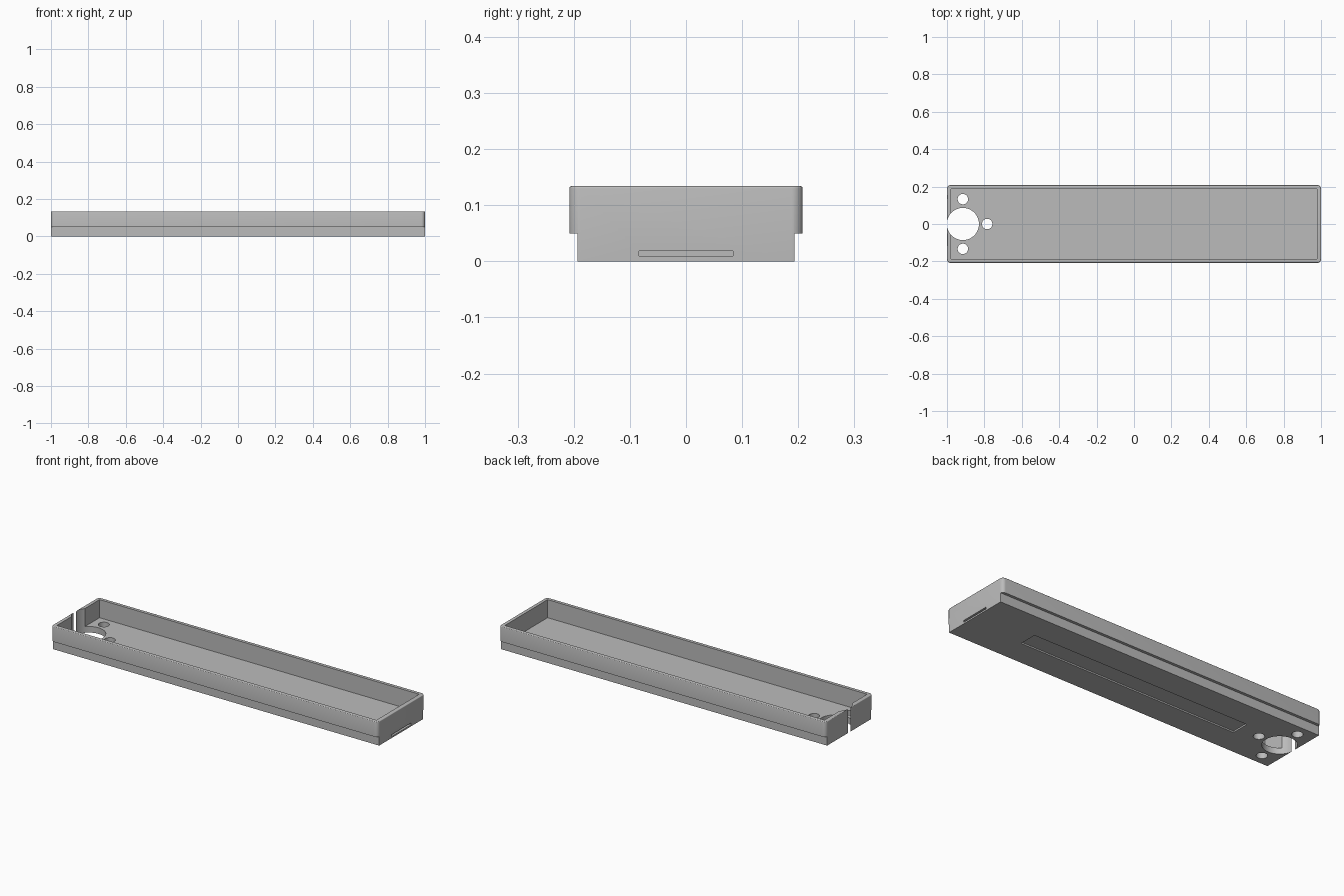
import bpy, bmesh
from math import radians

cube = bpy.data.objects.get("Cube")
if cube:
    bpy.data.objects.remove(cube, do_unlink=True)

LENGTH, WIDTH, HEIGHT = 2.0, 0.416, 0.134
WALL, FLOOR = 0.021, 0.034
STEP_Z, STEP_Y = 0.05, 0.193

grey = bpy.data.materials.new("plain grey")
grey.use_nodes = True
colour = (0.5, 0.5, 0.5, 1)
grey.diffuse_color = colour
grey.node_tree.nodes["Principled BSDF"].inputs["Base Color"].default_value = colour


def make_object(name, bm):
    mesh = bpy.data.meshes.new(name)
    bm.to_mesh(mesh)
    bm.free()
    mesh.materials.append(grey)
    obj = bpy.data.objects.new(name, mesh)
    bpy.context.collection.objects.link(obj)
    return obj


def box_mesh(low, high):
    bm = bmesh.new()
    bmesh.ops.create_cube(bm, size=1)
    for v in bm.verts:
        v.co = [(a + b) / 2 + c * (b - a) for a, b, c in zip(low, high, v.co)]
    return bm


def round_edges(bm, rule, radius, segments):
    edges = [e for e in bm.edges if rule(e)]
    bmesh.ops.bevel(bm, geom=edges, offset=radius, segments=segments,
                    profile=0.5, affect='EDGES')


def along(axis):
    return lambda e: abs((e.verts[0].co - e.verts[1].co).normalized()[axis]) > 0.99


def hole_cutter(name, x, y, radius, segments):
    bm = bmesh.new()
    bmesh.ops.create_cone(bm, cap_ends=True, segments=segments,
                          radius1=radius, radius2=radius, depth=1)
    bmesh.ops.translate(bm, verts=bm.verts, vec=(x, y, 0))
    return make_object(name, bm)


# Outer tray body with rounded corners and a softened top rim
bm = box_mesh((-LENGTH / 2, -WIDTH / 2, 0), (LENGTH / 2, WIDTH / 2, HEIGHT))
round_edges(bm, along(2), 0.02, 8)
round_edges(bm, lambda e: all(v.co.z > HEIGHT - 0.001 for v in e.verts), 0.004, 3)
tray = make_object("tray", bm)

cutters = []

# Interior cavity
ix, iy = LENGTH / 2 - WALL, WIDTH / 2 - WALL
cutters.append(make_object("cavity", box_mesh((-ix, -iy, FLOOR), (ix, iy, 0.3))))

# Narrower lower body on both long sides
for side in (-1, 1):
    ys = sorted((side * STEP_Y, side * 0.3))
    cutters.append(make_object("side_step", box_mesh((-1.1, ys[0], -0.1), (1.1, ys[1], STEP_Z))))

# Large round opening that breaks through the end wall, and three small holes
cutters.append(hole_cutter("large_hole", -0.915, 0, 0.086, 64))
for x, y in ((-0.915, 0.133), (-0.915, -0.133), (-0.785, 0)):
    cutters.append(hole_cutter("small_hole", x, y, 0.028, 32))

# Thin slot in the plain end
bm = box_mesh((0.97, -0.085, 0.009), (1.05, 0.085, 0.019))
round_edges(bm, along(0), 0.003, 3)
cutters.append(make_object("end_slot", bm))

# Long shallow recess underneath
cutters.append(make_object("base_recess", box_mesh((-0.667, -0.05, -0.1), (0.667, 0.05, 0.008))))

# Cut everything out and keep the finished mesh
for cutter in cutters:
    cutter.hide_render = True
    cut = tray.modifiers.new(cutter.name, 'BOOLEAN')
    cut.operation, cut.solver, cut.object = 'DIFFERENCE', 'EXACT', cutter
bpy.context.view_layer.update()
finished = bpy.data.meshes.new_from_object(
    tray.evaluated_get(bpy.context.evaluated_depsgraph_get()))
tray.modifiers.clear()
tray.data = finished
for cutter in cutters:
    bpy.data.objects.remove(cutter, do_unlink=True)

# Smooth the round surfaces, keep the edges sharp
bpy.context.view_layer.objects.active = tray
tray.select_set(True)
bpy.ops.object.shade_smooth_by_angle(angle=radians(35))
